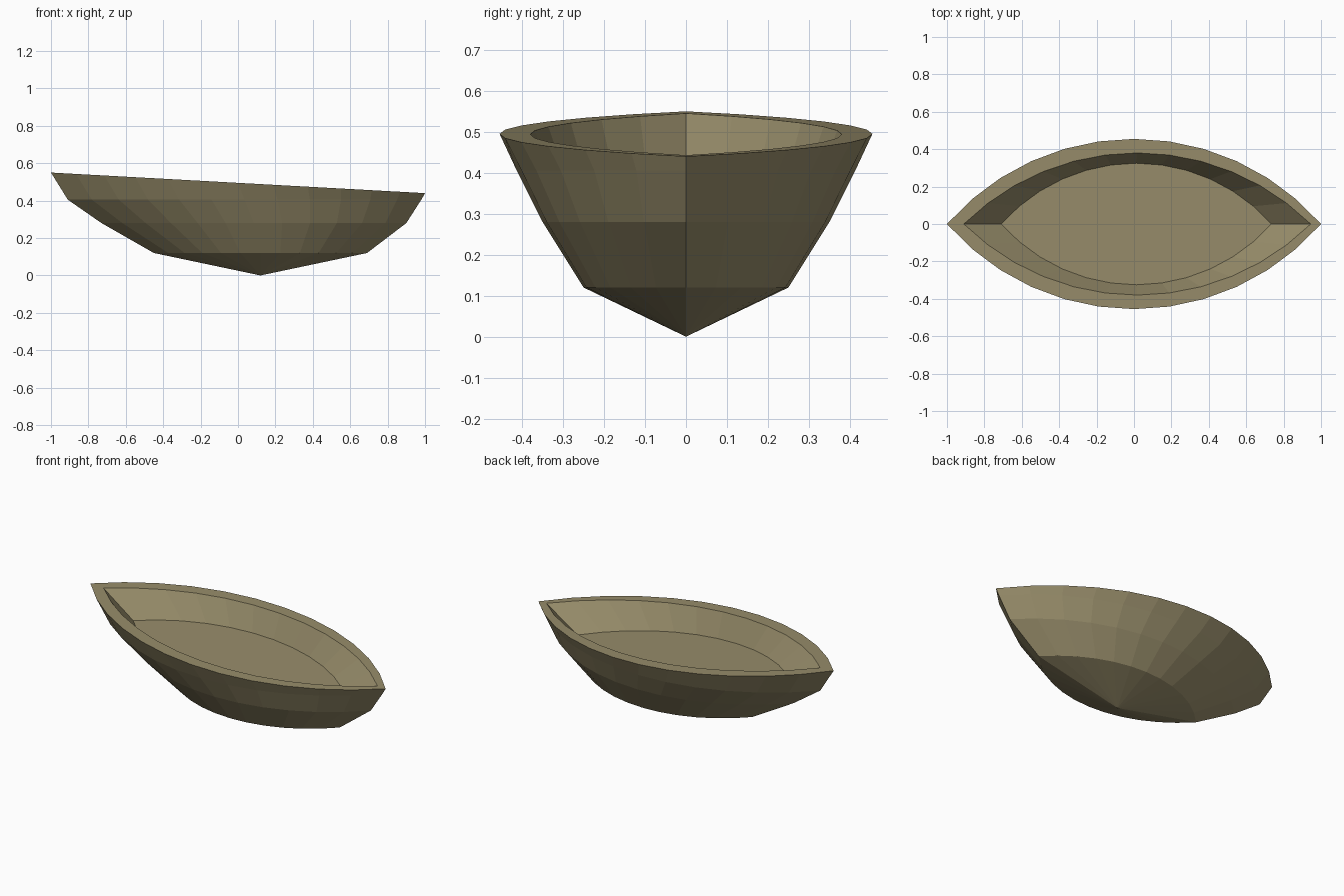
import bpy, bmesh, math

if "Cube" in bpy.data.objects:
    bpy.data.objects.remove(bpy.data.objects["Cube"])

wood = bpy.data.materials.new("olive_wood")
wood.diffuse_color = (0.31, 0.265, 0.145, 1)
wood.use_nodes = True
wood.node_tree.nodes["Principled BSDF"].inputs["Base Color"].default_value = wood.diffuse_color

STEPS = 12  # segments along each side of the hull


def lens(x0, x1, half_width, z0, z1):
    """Pointed oval made of two circular arcs, tips at x0 and x1."""
    cx, a = (x0 + x1) / 2, (x1 - x0) / 2
    r = (a * a + half_width ** 2) / (2 * half_width)
    t = math.asin(a / r)
    pts = []
    for side in (-1, 1):
        for i in range(STEPS):
            ang = (-t + 2 * t * i / STEPS) * -side
            dx = r * math.sin(ang)
            y = side * (r * math.cos(ang) - (r - half_width))
            u = (dx / a + 1) / 2
            pts.append((cx + dx, y, z0 + (z1 - z0) * u))
    return pts


# loops from the keel upward, over the rim and down to the floor
loops = [
    lens(-0.45, 0.69, 0.25, 0.12, 0.12),
    lens(-0.73, 0.90, 0.35, 0.28, 0.28),
    lens(-0.91, 0.98, 0.413, 0.405, 0.405),
    lens(-1.00, 1.00, 0.455, 0.55, 0.44),
    lens(-0.91, 0.945, 0.38, 0.545, 0.443),
    lens(-0.71, 0.735, 0.325, 0.40, 0.305),
]

bm = bmesh.new()
rings = [[bm.verts.new(p) for p in loop] for loop in loops]
n = len(rings[0])

# hull sides, rim and inner walls
for lo, hi in zip(rings, rings[1:]):
    for i in range(n):
        j = (i + 1) % n
        bm.faces.new((lo[i], lo[j], hi[j], hi[i]))

# inner floor
bm.faces.new(rings[-1])

# pointed keel
keel = bm.verts.new((0.12, 0, 0))
for i in range(n):
    bm.faces.new((rings[0][(i + 1) % n], rings[0][i], keel))

bmesh.ops.recalc_face_normals(bm, faces=bm.faces)
mesh = bpy.data.meshes.new("boat_hull")
bm.to_mesh(mesh)
bm.free()
mesh.materials.append(wood)
hull = bpy.data.objects.new("boat_hull", mesh)
bpy.context.collection.objects.link(hull)
